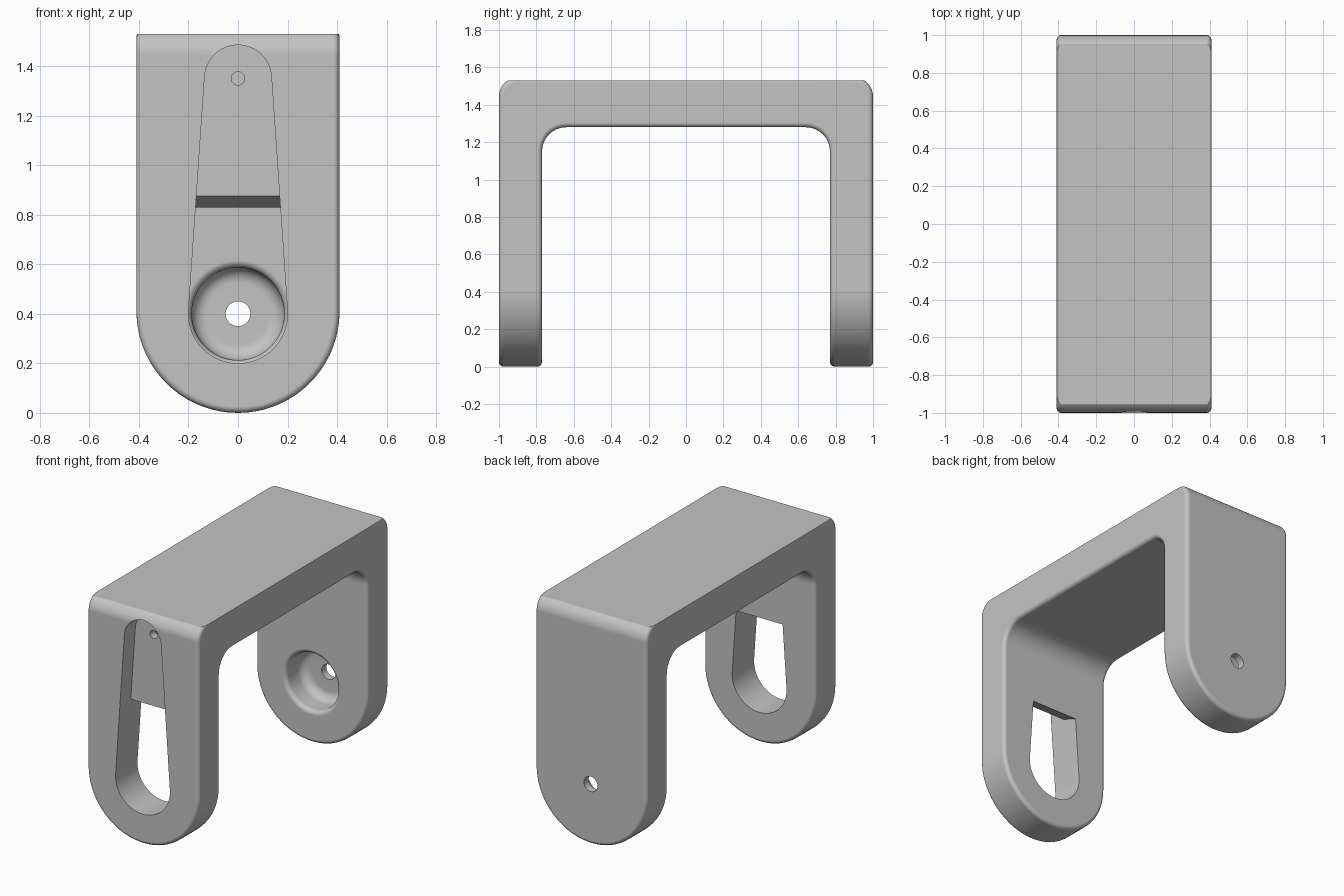
import bpy, bmesh
from math import sin, cos, radians, asin, degrees, pi

if "Cube" in bpy.data.objects:
    bpy.data.objects.remove(bpy.data.objects["Cube"], do_unlink=True)

HALF_W, TOP, EDGE = 0.41, 1.53, 0.025
HOLE_Z = 0.4


def arc(cx, cy, r, start, end, n):
    angles = [radians(start + (end - start) * i / n) for i in range(n + 1)]
    return [(cx + r * cos(a), cy + r * sin(a)) for a in angles]


def mirror(points):
    return [(-a, b) for a, b in points]


def finish(name, bm):
    bmesh.ops.recalc_face_normals(bm, faces=bm.faces[:])
    mesh = bpy.data.meshes.new(name)
    bm.to_mesh(mesh)
    bm.free()
    obj = bpy.data.objects.new(name, mesh)
    bpy.context.collection.objects.link(obj)
    return obj


def prism(name, points, axis, lo, hi):
    """Extrude an outline along X (points are y, z) or Y (points are x, z)."""
    bm = bmesh.new()
    place = (lambda p: (lo, p[0], p[1])) if axis == "X" else (lambda p: (p[0], lo, p[1]))
    face = bm.faces.new([bm.verts.new(place(p)) for p in points])
    new = bmesh.ops.extrude_face_region(bm, geom=[face])["geom"]
    shift = (hi - lo, 0, 0) if axis == "X" else (0, hi - lo, 0)
    bmesh.ops.translate(bm, vec=shift, verts=[v for v in new if isinstance(v, bmesh.types.BMVert)])
    return finish(name, bm)


def lathe(name, profile, z, steps):
    """Turn (radius, y) points around a line parallel to Y."""
    bm = bmesh.new()
    verts = [bm.verts.new((r, y, z)) for r, y in profile]
    edges = [bm.edges.new(pair) for pair in zip(verts, verts[1:])]
    bmesh.ops.spin(bm, geom=verts + edges, cent=(0, 0, z), axis=(0, 1, 0),
                   angle=2 * pi, steps=steps)
    bmesh.ops.remove_doubles(bm, verts=bm.verts[:], dist=1e-5)
    return finish(name, bm)


def combine(target, tool, operation):
    tool.hide_render = True
    mod = target.modifiers.new("cut", "BOOLEAN")
    mod.operation, mod.solver, mod.object = operation, "EXACT", tool
    bpy.context.view_layer.objects.active = target
    bpy.ops.object.modifier_apply(modifier=mod.name)
    bpy.data.objects.remove(tool, do_unlink=True)


# Bracket body: U-shaped side profile trimmed by a round-ended front outline
outer = [(1, -0.2)] + arc(0.9, 1.445, 0.1, 0, 90, 8)
inner = [(0.77, -0.2)] + arc(0.64, 1.15, 0.13, 0, 90, 8)
profile = outer + mirror(outer[::-1]) + mirror(inner) + inner[::-1]
bracket = prism("bracket", profile, "X", -0.6, 0.6)
outline = [(HALF_W, 1.8), (-HALF_W, 1.8)] + arc(0, HALF_W, HALF_W, 180, 360, 36)
combine(bracket, prism("outline_tool", outline, "Y", -1.3, 1.3), "INTERSECT")

# Rounded edges, then a flat cut across the top
bm = bmesh.new()
bm.from_mesh(bracket.data)
bmesh.ops.remove_doubles(bm, verts=bm.verts[:], dist=1e-5)
sharp = [e for e in bm.edges if len(e.link_faces) == 2 and e.calc_face_angle() > 1]
bmesh.ops.bevel(bm, geom=sharp, offset=EDGE, segments=4, profile=0.5,
                affect="EDGES", clamp_overlap=False)
bmesh.ops.bisect_plane(bm, geom=bm.verts[:] + bm.edges[:] + bm.faces[:],
                       plane_co=(0, 0, TOP), plane_no=(0, 0, 1), clear_outer=True)
bmesh.ops.holes_fill(bm, edges=[e for e in bm.edges if e.is_boundary], sides=0)
bmesh.ops.recalc_face_normals(bm, faces=bm.faces[:])
bm.to_mesh(bracket.data)
bm.free()

# Tapered slot in the front arm: open below, shallow pocket above a sloped shelf
peg_z, big, small = 1.35, 0.2, 0.135
tilt = degrees(asin((big - small) / (peg_z - HOLE_Z)))
slot = arc(0, peg_z, small, tilt, 180 - tilt, 24) + arc(0, HOLE_Z, big, 180 - tilt, 360 + tilt, 32)
slot_tool = prism("slot_tool", slot, "Y", -1.2, -0.65)
shelf = [(-0.885, 0.875), (-0.885, 1.7), (-0.5, 1.7), (-0.5, 0.724)]
combine(slot_tool, prism("shelf_tool", shelf, "X", -0.5, 0.5), "DIFFERENCE")
combine(bracket, slot_tool, "DIFFERENCE")

# Small blind hole at the top of the pocket
dimple = arc(0, peg_z, 0.027, 0, 345, 23)
combine(bracket, prism("dimple_tool", dimple, "Y", -0.95, -0.83), "DIFFERENCE")

# Round socket inside the back arm, with a screw hole through to the outside
rim = arc(0.217, 0.8, 0.03, 270, 180, 5)
floor = arc(0.127, 0.89, 0.06, 0, 90, 6)
socket = [(0, 0.6), (0.217, 0.6)] + rim + floor + [(0.05, 0.95), (0.05, 1.1), (0, 1.1)]
combine(bracket, lathe("socket_tool", socket, HOLE_Z, 48), "DIFFERENCE")

# Plain grey finish
grey = bpy.data.materials.new("plain_grey")
grey.use_nodes = True
colour = (0.55, 0.55, 0.55, 1)
grey.diffuse_color = colour
grey.node_tree.nodes["Principled BSDF"].inputs["Base Color"].default_value = colour
bracket.data.materials.clear()
bracket.data.materials.append(grey)
for poly in bracket.data.polygons:
    poly.material_index = 0

# Smooth rounded edges, crisp cuts
bpy.ops.object.select_all(action="DESELECT")
bracket.select_set(True)
bpy.context.view_layer.objects.active = bracket
bpy.ops.object.shade_smooth_by_angle(angle=radians(30))
weighted = bracket.modifiers.new("clean_shading", "WEIGHTED_NORMAL")
weighted.keep_sharp = True
